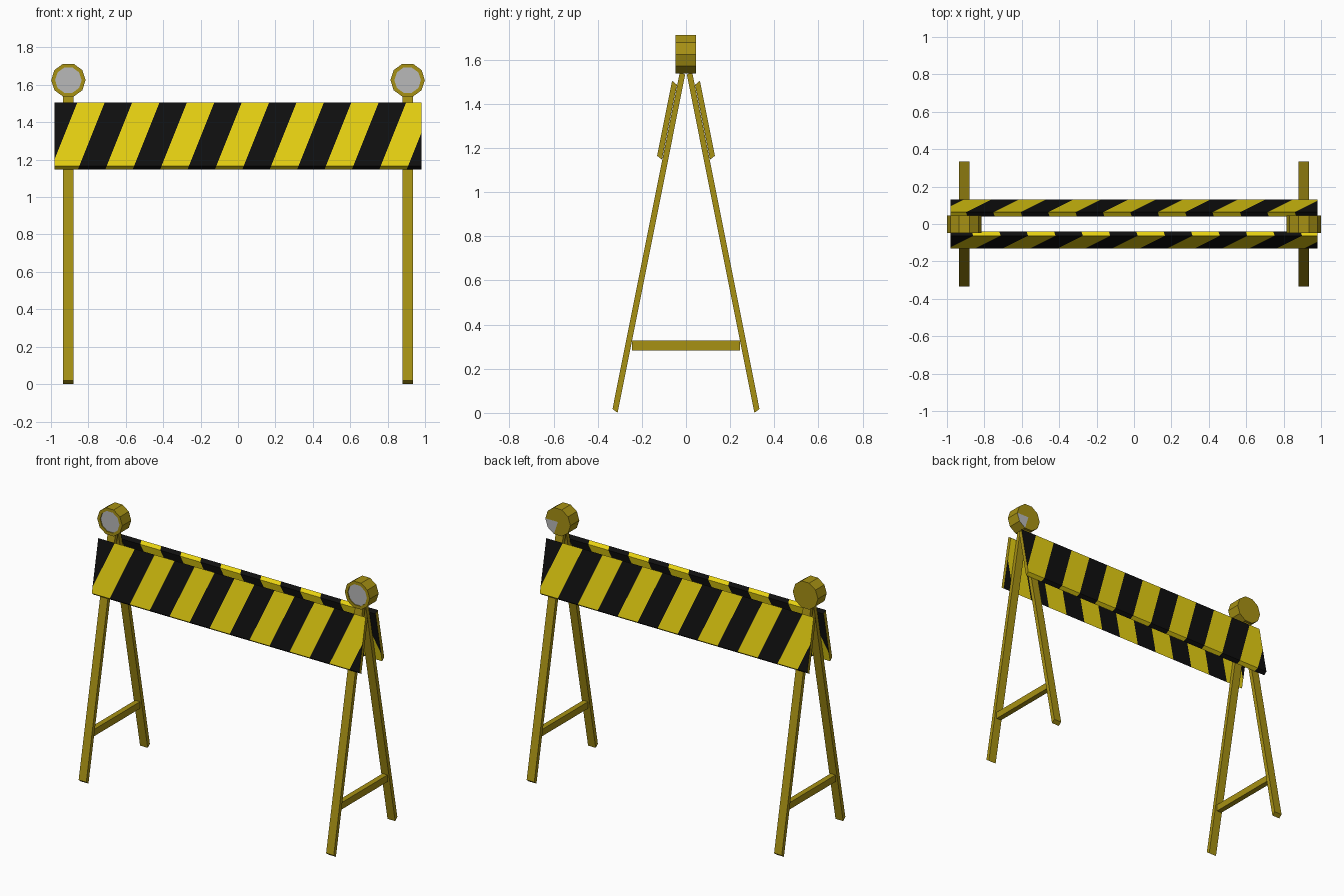
import bpy, bmesh, math
from mathutils import Vector

if "Cube" in bpy.data.objects:
    bpy.data.objects.remove(bpy.data.objects["Cube"])


def material(name, rgb):
    m = bpy.data.materials.new(name)
    m.diffuse_color = (*rgb, 1)
    m.use_nodes = True
    m.node_tree.nodes["Principled BSDF"].inputs["Base Color"].default_value = m.diffuse_color
    return m


FRAME = material("dull yellow", (0.386, 0.283, 0.007))
YELLOW = material("bright yellow", (0.83, 0.665, 0.006))
BLACK = material("black", (0.005, 0.005, 0.005))
LENS = material("lens grey", (0.48, 0.48, 0.48))


def finish(name, bm, mats):
    bmesh.ops.recalc_face_normals(bm, faces=bm.faces[:])
    me = bpy.data.meshes.new(name)
    bm.to_mesh(me)
    bm.free()
    for m in mats:
        me.materials.append(m)
    ob = bpy.data.objects.new(name, me)
    bpy.context.collection.objects.link(ob)
    return ob


def prism(profile, x0, x1):
    """Extrude a (y, z) profile from x0 to x1."""
    bm = bmesh.new()
    face = bm.faces.new([bm.verts.new((x0, y, z)) for y, z in profile])
    ext = bmesh.ops.extrude_face_region(bm, geom=[face])["geom"]
    verts = [v for v in ext if isinstance(v, bmesh.types.BMVert)]
    bmesh.ops.translate(bm, verts=verts, vec=(x1 - x0, 0, 0))
    bmesh.ops.recalc_face_normals(bm, faces=bm.faces[:])
    return bm


# Striped panels: slanted cuts through a leaning board, second one turned round
PANEL = [(-0.131, 1.165), (-0.063, 1.505), (-0.041, 1.487), (-0.109, 1.148)]
START, PERIOD, LEAN, Z0 = -0.853, 0.293, 0.4, 1.155
for side, turn in (("front", 0), ("back", math.pi)):
    bm = prism(PANEL, -0.98, 0.98)
    for i in range(-2, 14):
        bmesh.ops.bisect_plane(bm, geom=bm.verts[:] + bm.edges[:] + bm.faces[:],
                               plane_co=(START + i * PERIOD / 2, 0, Z0),
                               plane_no=Vector((1, 0, -LEAN)).normalized())
    for f in bm.faces:
        c = f.calc_center_median()
        u = (c.x - LEAN * (c.z - Z0) - START) / PERIOD
        f.material_index = 2 if abs(f.normal.x) > 0.9 else int(u % 1 < 0.49)
    finish(side + "_striped_panel", bm, [YELLOW, BLACK, FRAME]).rotation_euler.z = turn

# Legs and cross braces
LEG = [(-0.333, 0.018), (-0.027, 1.55), (-0.004, 1.532), (-0.31, 0.0)]
BRACE = [(-0.245, 0.283), (0.245, 0.283), (0.245, 0.328), (-0.245, 0.328)]
for label, s in (("left", -1), ("right", 1)):
    x = 0.907 * s
    for side, d in (("front", 1), ("back", -1)):
        finish(f"{label}_{side}_leg", prism([(y * d, z) for y, z in LEG],
                                            x - 0.028, x + 0.028), [FRAME])
    finish(label + "_brace", prism(BRACE, x - 0.018, x + 0.018), [FRAME])

    # Ten-sided lamp with recessed lens
    bm = bmesh.new()
    rings = []
    for r, y in ((0.092, 0.046), (0.092, -0.047), (0.071, -0.047), (0.071, -0.041)):
        rings.append([bm.verts.new((x + r * math.cos(k * math.pi / 5), y,
                                    1.625 + r * math.sin(k * math.pi / 5)))
                      for k in range(10)])
    for a, b in zip(rings, rings[1:]):
        for k in range(10):
            bm.faces.new((a[k], a[(k + 1) % 10], b[(k + 1) % 10], b[k]))
    bm.faces.new(rings[-1]).material_index = 1
    hub = bm.verts.new((x, 0.046, 1.625))
    for k in range(10):
        f = bm.faces.new((hub, rings[0][k], rings[0][(k + 1) % 10]))
        # grey lower outer quarter on the back of the right lamp
        f.material_index = int(s > 0 and k >= 8)
    finish(label + "_lamp", bm, [FRAME, LENS])
